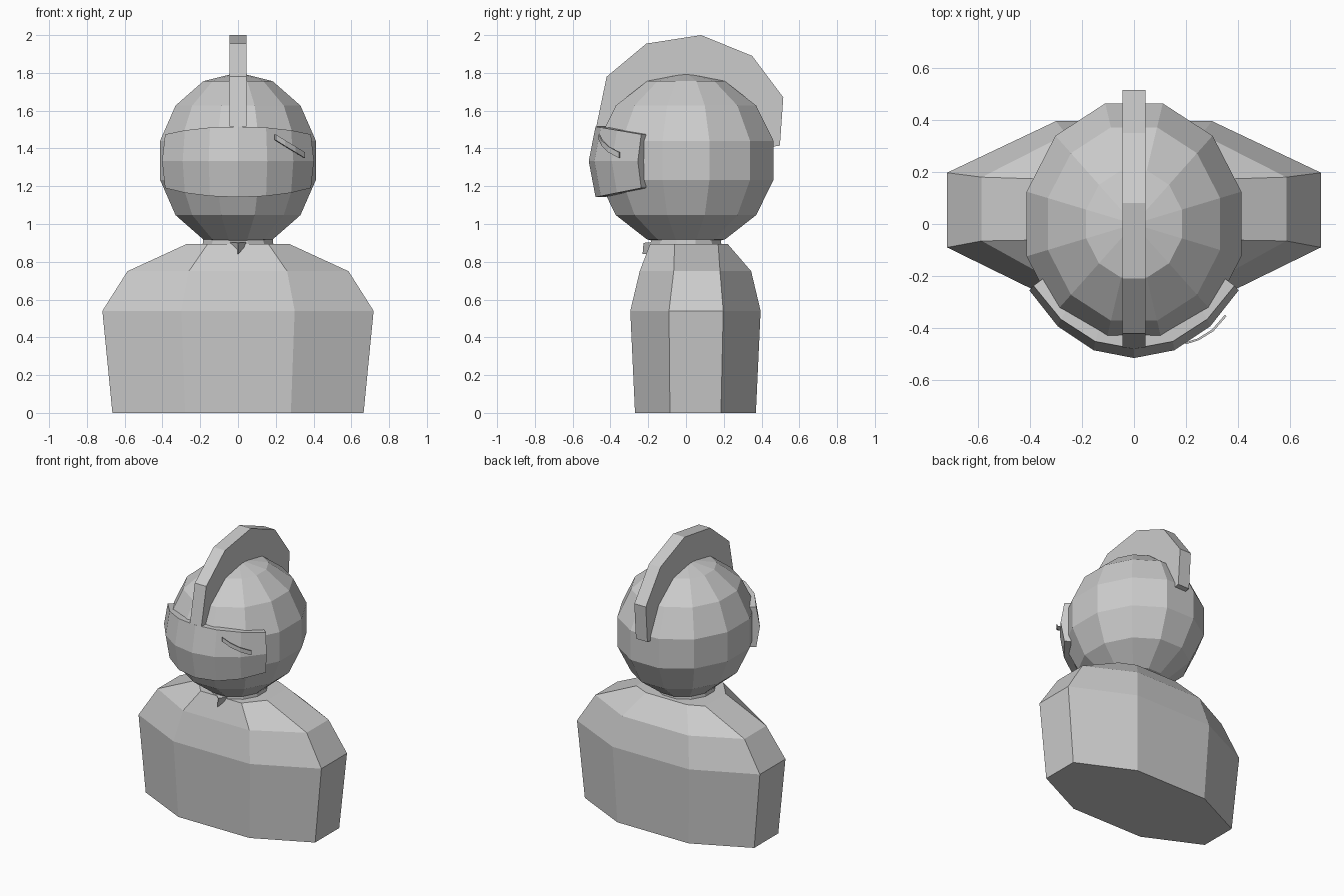
import bpy, bmesh, math
from mathutils import Matrix

cube = bpy.data.objects.get("Cube")
if cube:
    bpy.data.objects.remove(cube, do_unlink=True)

GREY = (0.6, 0.6, 0.6, 1.0)
grey = bpy.data.materials.new("plain grey")
grey.use_nodes = True
grey.diffuse_color = GREY
grey.node_tree.nodes["Principled BSDF"].inputs["Base Color"].default_value = GREY


def finish(name, bm):
    bmesh.ops.recalc_face_normals(bm, faces=bm.faces)
    mesh = bpy.data.meshes.new(name)
    bm.to_mesh(mesh)
    bm.free()
    mesh.materials.append(grey)
    obj = bpy.data.objects.new(name, mesh)
    bpy.context.collection.objects.link(obj)
    return obj


def loft(name, rings):
    """Join equal-sized closed rings and cap both ends."""
    bm = bmesh.new()
    loops = [[bm.verts.new(p) for p in ring] for ring in rings]
    n = len(loops[0])
    for a, b in zip(loops, loops[1:]):
        for i in range(n):
            j = (i + 1) % n
            bm.faces.new((a[i], a[j], b[j], b[i]))
    bm.faces.new(loops[0])
    bm.faces.new(loops[-1])
    return finish(name, bm)


# Torso: eight-sided sections
def section(z, wide, narrow, front, side_front, side_back, back):
    half = [(narrow, front), (wide, side_front), (wide, side_back), (narrow, back)]
    outline = half + [(-x, y) for x, y in reversed(half)]
    return [(x, y, z) for x, y in outline]


loft("torso", [
    section(0.0, 0.665, 0.28, -0.27, -0.085, 0.185, 0.37),
    section(0.54, 0.718, 0.30, -0.295, -0.09, 0.197, 0.395),
    section(0.75, 0.585, 0.26, -0.245, -0.065, 0.18, 0.345),
    section(0.895, 0.27, 0.16, -0.19, -0.06, 0.17, 0.22)])

# Neck
bm = bmesh.new()
bmesh.ops.create_cone(bm, cap_ends=True, segments=12, radius1=0.2, radius2=0.19, depth=0.1,
                      matrix=Matrix.Translation((0, 0, 0.88)) @ Matrix.Rotation(math.radians(15), 4, "Z"))
finish("neck", bm)

# Small pointed collar tip under the chin
loft("collar_tip", [
    [(-0.06, -0.17, 0.905), (0.06, -0.17, 0.905), (0, -0.225, 0.9)],
    [(-0.005, -0.19, 0.845), (0.005, -0.19, 0.845), (0, -0.23, 0.84)]])

# Faceted head
bm = bmesh.new()
bmesh.ops.create_uvsphere(bm, u_segments=12, v_segments=7, radius=1.0,
                          matrix=Matrix.Translation((0, 0, 1.337))
                          @ Matrix.Diagonal((0.438, 0.492, 0.465, 1))
                          @ Matrix.Rotation(math.radians(15), 4, "Z"))
finish("head", bm)

# Crest: arched slab over the head, inner edge sunk into it
outer = [(-0.475, 1.515), (-0.42, 1.78), (-0.21, 1.955), (0.08, 2.0),
         (0.35, 1.89), (0.515, 1.67), (0.497, 1.415)]
inner = [(-0.38, 1.515), (-0.31, 1.63), (-0.16, 1.72), (0.06, 1.74),
         (0.24, 1.68), (0.38, 1.55), (0.40, 1.40)]
W = 0.045
loft("crest", [[(-W, a, b), (W, a, b), (W, c, d), (-W, c, d)]
               for (a, b), (c, d) in zip(outer, inner)])

# Visor: curved thick shell, bulging at mid height, rim sloping down to the ends
half = [(0.0, -0.515), (0.155, -0.485), (0.293, -0.393), (0.402, -0.255)]
plan = [(-x, y) for x, y in reversed(half[1:])] + half


def visor_section(x, y):
    tx, ty = x * 0.96, y * 0.93
    top = 1.475 - 0.17 * (ty + 0.24)
    bottom = 1.19 + 0.2 * (ty + 0.24)
    ix, iy = x * 0.9, y * 0.9 + 0.005
    return [(tx, ty, top), (x, y, 1.333), (tx, ty, bottom),
            (ix * 0.97, iy * 0.94, bottom), (ix, iy, 1.333), (ix * 0.97, iy * 0.94, top)]


loft("visor", [visor_section(x, y) for x, y in plan])

# Thin slanted strip on the left side of the visor
strip = [(0.2, -0.462, 1.475), (0.25, -0.446, 1.443), (0.305, -0.412, 1.41), (0.355, -0.355, 1.379)]
T = 0.006
loft("visor_strip", [[(x, y, z), (x - T, y + T, z), (x - T, y + T, z - 0.03), (x, y, z - 0.03)]
                     for x, y, z in strip])
